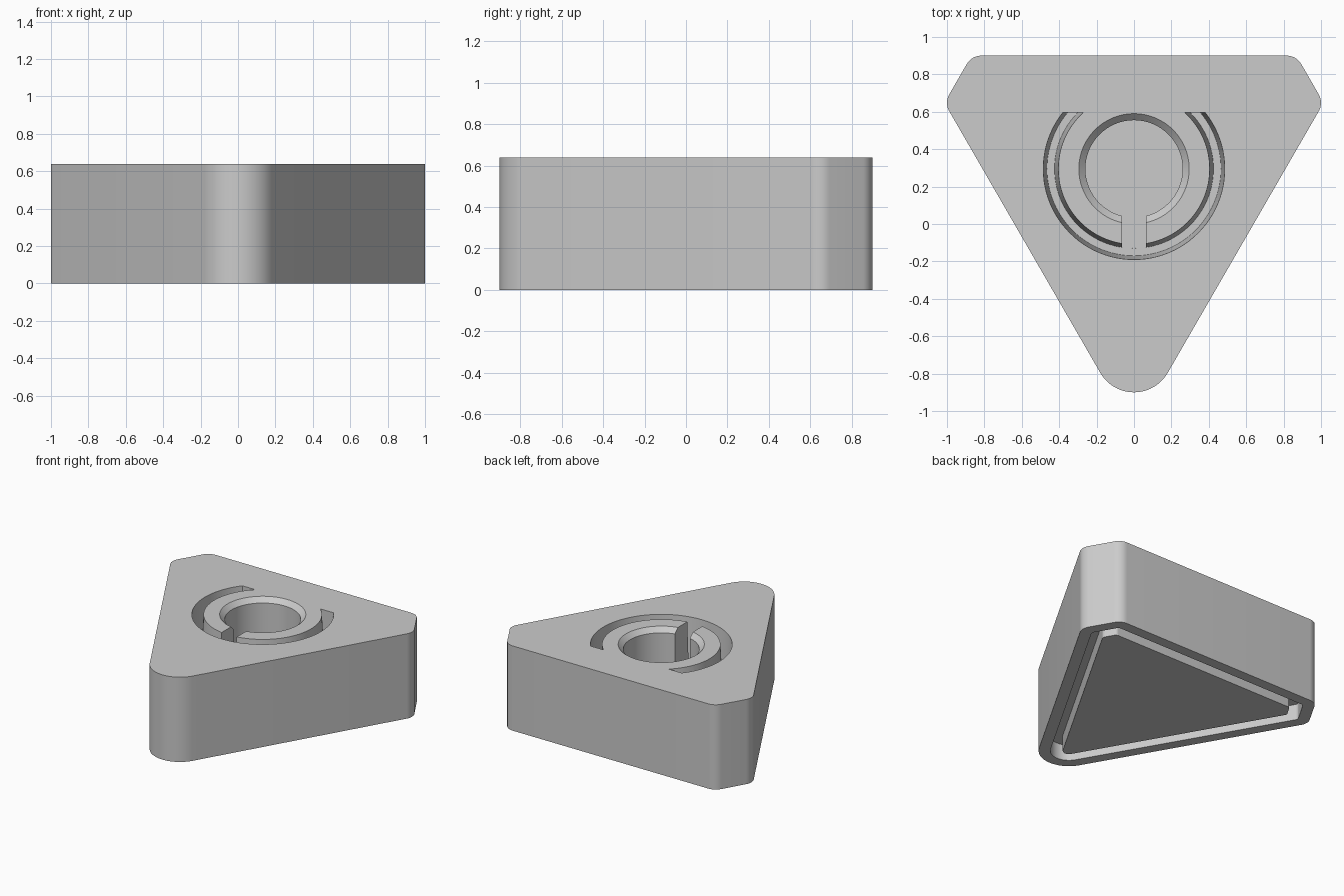
import bpy, bmesh
from math import sin, cos, radians, tau
from mathutils import Vector

if "Cube" in bpy.data.objects:
    bpy.data.objects.remove(bpy.data.objects["Cube"])

HEIGHT = 0.64
FLOOR = 0.24            # bottom of the top pockets
RECESS = 0.12           # depth of the groove underneath
CY = 0.295              # centre of the round socket

grey = bpy.data.materials.new("plain_grey")
grey.use_nodes = True
grey.diffuse_color = (0.6, 0.6, 0.6, 1)
grey.node_tree.nodes["Principled BSDF"].inputs["Base Color"].default_value = grey.diffuse_color

# Edge lines of the outline: outward angle, distance from origin, radius of the following corner
EDGES = [(-30, 0.554, 0.09), (30, 1.202, 0.09), (90, 0.9, 0.09),
         (150, 1.202, 0.09), (210, 0.554, 0.208)]


def outline(inset=0.0):
    """Rounded triangle with two clipped corners, offset inwards."""
    points = []
    for i, (a, da, r) in enumerate(EDGES):
        b, db, _ = EDGES[(i + 1) % len(EDGES)]
        b += 360 if b < a else 0
        r = max(r - inset, 0.03)
        ta, tb = radians(a), radians(b)
        pa, pb, det = da - inset - r, db - inset - r, sin(tb - ta)
        cx = (pa * sin(tb) - pb * sin(ta)) / det
        cy = (pb * cos(ta) - pa * cos(tb)) / det
        steps = (b - a) // 6
        for k in range(steps + 1):
            t = ta + (tb - ta) * k / steps
            points.append((cx + r * cos(t), cy + r * sin(t)))
    return points


def circle(r, n=96):
    return [(r * cos(tau * k / n), CY + r * sin(tau * k / n)) for k in range(n)]


def box(x, y0, y1):
    return [(-x, y0), (x, y0), (x, y1), (-x, y1)]


def loft(name, *levels):
    """Closed solid through (outline, z) levels."""
    bm = bmesh.new()
    rings = [[bm.verts.new((x, y, z)) for x, y in pts] for pts, z in levels]
    for low, high in zip(rings, rings[1:]):
        for i in range(len(low)):
            j = (i + 1) % len(low)
            bm.faces.new((low[i], low[j], high[j], high[i]))
    bm.faces.new(rings[0][::-1])
    bm.faces.new(rings[-1])
    mesh = bpy.data.meshes.new(name)
    bm.to_mesh(mesh)
    bm.free()
    mesh.materials.append(grey)
    obj = bpy.data.objects.new(name, mesh)
    bpy.context.collection.objects.link(obj)
    return obj


def cut(target, *cutters):
    """Subtract the cutters in turn, then discard them."""
    for cutter in cutters:
        cutter.hide_render = True
        mod = target.modifiers.new("cut", "BOOLEAN")
        mod.operation, mod.solver, mod.object = "DIFFERENCE", "EXACT", cutter
        bpy.context.view_layer.update()
        graph = bpy.context.evaluated_depsgraph_get()
        mesh = bpy.data.meshes.new_from_object(target.evaluated_get(graph))
        target.modifiers.clear()
        target.data = mesh
        bpy.data.objects.remove(cutter)


TOP = HEIGHT + 0.1

# Tapered C-shaped groove around the socket
groove = loft("groove_cutter", (circle(0.465), FLOOR), (circle(0.485), HEIGHT),
              (circle(0.485), TOP))
core = loft("core_cutter", (circle(0.425), FLOOR - 0.1), (circle(0.425), FLOOR),
            (circle(0.405), HEIGHT), (circle(0.405), TOP + 0.1))
back_stop = loft("stop_cutter", (box(1, 0.595, 1), FLOOR - 0.1), (box(1, 0.595, 1), TOP + 0.1))
cut(groove, core, back_stop)

# Socket with a chamfered mouth, and the slot that splits the ring
socket = loft("socket_cutter", (circle(0.26), FLOOR), (circle(0.26), HEIGHT - 0.035),
              (circle(0.295), HEIGHT), (circle(0.295), TOP))
slot_shape = box(0.063, -0.145, 0.1)
slot = loft("slot_cutter", (slot_shape, FLOOR + 0.001), (slot_shape, TOP))

# Main body, hollowed underneath
body = loft("body", (outline(), 0), (outline(), HEIGHT))
recess = loft("recess_cutter", (outline(0.08), -0.1), (outline(0.08), RECESS))
cut(body, groove, socket, slot, recess)

# Plate inside the recess, leaving a groove around it
plate = loft("bottom_plate", (outline(0.165), 0), (outline(0.165), RECESS + 0.01))

# Smooth rounded walls, sharp edges
bpy.ops.object.select_all(action="DESELECT")
for obj in (body, plate):
    obj.select_set(True)
bpy.context.view_layer.objects.active = body
bpy.ops.object.shade_smooth_by_angle(angle=radians(25))
